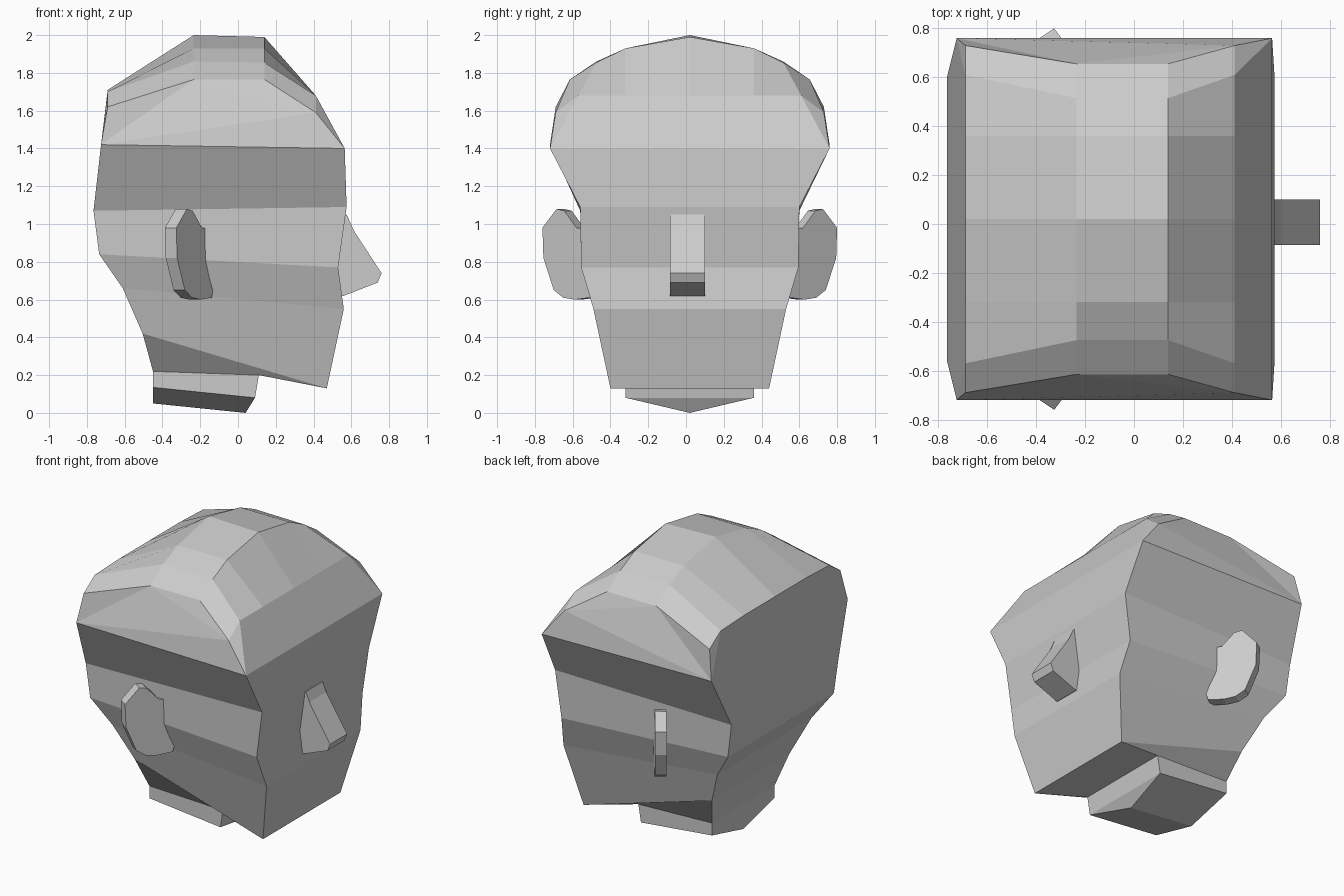
import bpy, bmesh

if "Cube" in bpy.data.objects:
    bpy.data.objects.remove(bpy.data.objects["Cube"])

mat = bpy.data.materials.new("plain_grey")
mat.diffuse_color = (0.6, 0.6, 0.6, 1)
mat.use_nodes = True
mat.node_tree.nodes["Principled BSDF"].inputs["Base Color"].default_value = mat.diffuse_color
CY = 0.02  # centre line of the head


def finish(name, bm):
    bmesh.ops.recalc_face_normals(bm, faces=bm.faces)
    me = bpy.data.meshes.new(name)
    bm.to_mesh(me)
    bm.free()
    me.materials.append(mat)
    ob = bpy.data.objects.new(name, me)
    bpy.context.collection.objects.link(ob)


def prism(name, a, b):
    """Solid between two matching outlines."""
    bm = bmesh.new()
    va = [bm.verts.new(p) for p in a]
    vb = [bm.verts.new(p) for p in b]
    bm.faces.new(va)
    bm.faces.new(vb)
    n = len(va)
    for i in range(n):
        j = (i + 1) % n
        bm.faces.new((va[i], va[j], vb[j], vb[i]))
    bmesh.ops.triangulate(bm, faces=[f for f in bm.faces if len(f.verts) > 4])
    finish(name, bm)


# Head: four-cornered rings (back x, z, front x, z, half width), from brow to neck
bm = bmesh.new()
rings = [(-.725, 1.42, .565, 1.40, .74), (-.765, 1.07, .575, 1.09, .58),
         (-.735, .84, .53, .77, .575), (-.61, .66, .56, .55, .51),
         (-.505, .42, .47, .13, .42), (-.45, .22, .11, .20, .34),
         (-.45, .135, .09, .08, .34)]
loops = [[bm.verts.new(p) for p in ((xb, CY - w, zb), (xf, CY - w, zf),
                                    (xf, CY + w, zf), (xb, CY + w, zb))]
         for xb, zb, xf, zf, w in rings]
for a, b in zip(loops, loops[1:]):
    for i in range(4):
        j = (i + 1) % 4
        bm.faces.new((a[i], a[j], b[j], b[i]))

# Neck underside: shallow ridge
n = loops[-1]
rb, rf = bm.verts.new((-.45, CY, .05)), bm.verts.new((.04, CY, 0))
for f in ((n[0], n[1], rf, rb), (n[2], n[3], rb, rf), (n[1], n[2], rf), (n[3], n[0], rb)):
    bm.faces.new(f)

# Crown: columns along x, each a mirrored arch of (half width, z)
outer, inner = (.71, .59, .34, 0), (.635, .495, .34, 0)
arches = [(-.69, outer, (1.62, 1.70, 1.71, 1.71)), (-.235, inner, (1.765, 1.86, 1.93, 2.0)),
          (.14, inner, (1.765, 1.855, 1.93, 1.99)), (.412, outer, (1.59, 1.68, 1.68, 1.68))]
cols = []
for x, ws, zs in arches:
    half = list(zip(ws, zs))
    pts = [(-w, z) for w, z in half] + half[-2::-1]
    cols.append([bm.verts.new((x, CY + w, z)) for w, z in pts])
for a, b in zip(cols, cols[1:]):
    for i in range(6):
        bm.faces.new((a[i], b[i], b[i + 1], a[i + 1]))
t = loops[0]
skirt = [bm.faces.new([t[1], t[2]] + cols[-1][::-1]),
         bm.faces.new([t[0], t[3]] + cols[0][::-1]),
         bm.faces.new([t[0], t[1]] + [c[0] for c in cols[::-1]]),
         bm.faces.new([t[3], t[2]] + [c[-1] for c in cols[::-1]])]
bmesh.ops.triangulate(bm, faces=skirt)
finish("head", bm)

# Nose: extruded side profile
nose = [(.5, 1.05), (.575, 1.05), (.60, .985), (.76, .74), (.74, .69), (.56, .62), (.5, .62)]
prism("nose", [(x, -.085, z) for x, z in nose], [(x, .10, z) for x, z in nose])

# Ears: slanted plates, mirrored across the centre line
ear = [(.78, .98), (.705, 1.08), (.665, 1.07), (.60, .98), (.56, .98), (.55, .75), (.52, .66),
       (.53, .61), (.61, .60), (.67, .61), (.72, .65), (.775, .82)]
for side, s in (("right", -1), ("left", 1)):
    front = [(-.18 - (w - .585) * .75, CY + s * w, z) for w, z in ear]
    back = [(x - .06, y - s * .04, z) for x, y, z in front]
    prism(side + "_ear", front, back)
